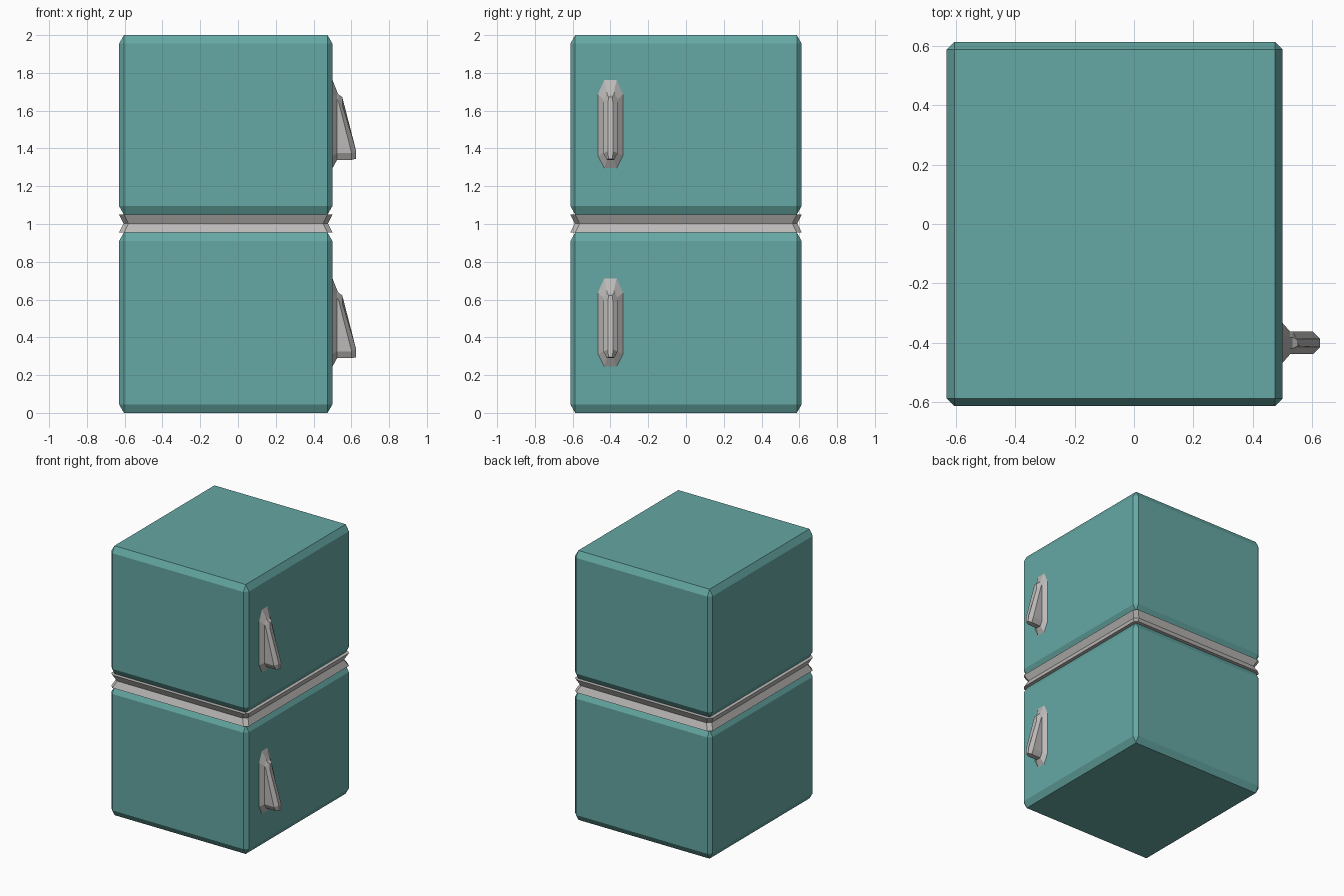
import bpy, bmesh
from mathutils import Vector

if "Cube" in bpy.data.objects:
    bpy.data.objects.remove(bpy.data.objects["Cube"])

CX, W, D = -0.065, 1.13, 1.225   # body centre in x, width, depth
C = 0.026                        # corner chamfer


def finish(name, bm, colour=None):
    bmesh.ops.recalc_face_normals(bm, faces=bm.faces)
    mesh = bpy.data.meshes.new(name)
    bm.to_mesh(mesh)
    bm.free()
    obj = bpy.data.objects.new(name, mesh)
    bpy.context.collection.objects.link(obj)
    if colour:
        mesh.materials.append(colour)
    return obj


def loft(name, rings, colour=None):
    """Skin a stack of equal-length rings and cap both ends."""
    bm = bmesh.new()
    rows = [[bm.verts.new(p) for p in ring] for ring in rings]
    n = len(rows[0])
    for a, b in zip(rows, rows[1:]):
        for i in range(n):
            j = (i + 1) % n
            bm.faces.new((a[i], a[j], b[j], b[i]))
    bm.faces.new(rows[0])
    bm.faces.new(rows[-1])
    return finish(name, bm, colour)


teal = bpy.data.materials.new("teal_enamel")
teal.diffuse_color = (0.13, 0.39, 0.37, 1)
teal.use_nodes = True
teal.node_tree.nodes["Principled BSDF"].inputs["Base Color"].default_value = teal.diffuse_color
steel = bpy.data.materials.new("grey_metal")
steel.diffuse_color = (0.5, 0.49, 0.48, 1)
steel.use_nodes = True
steel.node_tree.nodes["Principled BSDF"].inputs["Base Color"].default_value = steel.diffuse_color


# chamfered cabinet box; the chamfer is stretched taller than it is deep
def cabinet(name, z0, z1):
    stretch = 1.75
    bm = bmesh.new()
    bmesh.ops.create_cube(bm, size=1)
    bmesh.ops.scale(bm, vec=(W, D, (z1 - z0) / stretch), verts=bm.verts)
    bmesh.ops.bevel(bm, geom=bm.edges[:], offset=C, offset_type='OFFSET',
                    segments=1, profile=0.5, affect='EDGES')
    bmesh.ops.scale(bm, vec=(1, 1, stretch), verts=bm.verts)
    bmesh.ops.translate(bm, vec=(CX, 0, (z0 + z1) / 2), verts=bm.verts)
    finish(name, bm, teal)


# chamfered rectangle used by the seam strip
def outline(inset, z):
    x, y = W / 2 - inset, D / 2 - inset
    pts = [(x, y - C), (x - C, y), (C - x, y), (-x, y - C),
           (-x, C - y), (C - x, -y), (x - C, -y), (x, C - y)]
    return [Vector((CX + px, py, z)) for px, py in pts]


# elongated octagon for the handle; x runs from bottom to top for a slope
def handle_ring(base, w, n, zs, x_low, x_high):
    a, b, c, d = zs
    pts = [(-n, a), (n, a), (w, b), (w, c), (n, d), (-n, d), (-w, c), (-w, b)]
    out = []
    for y, z in pts:
        t = min(1, max(0, (z - b) / (c - b)))
        out.append(Vector((x_low + (x_high - x_low) * t, -0.40 + y, base + z)))
    return out


def handle(name, base):
    loft(name, [
        handle_ring(base, 0.07, 0.034, (0.29, 0.36, 0.69, 0.77), 0.497, 0.497),
        handle_ring(base, 0.038, 0.019, (0.34, 0.375, 0.66, 0.70), 0.525, 0.525),
        handle_ring(base, 0.038, 0.019, (0.34, 0.375, 0.645, 0.685), 0.602, 0.533),
        handle_ring(base, 0.014, 0.010, (0.345, 0.385, 0.63, 0.672), 0.626, 0.552),
    ], steel)


# cabinets
cabinet("lower_cabinet", 0.0, 0.955)
cabinet("upper_cabinet", 1.05, 2.0)

# grooved strip between the cabinets
loft("seam_strip", [outline(0, 0.955), outline(0.024, 1.0025), outline(0, 1.05)], steel)

# door handles
handle("lower_handle", -0.05)
handle("upper_handle", 1.0)
